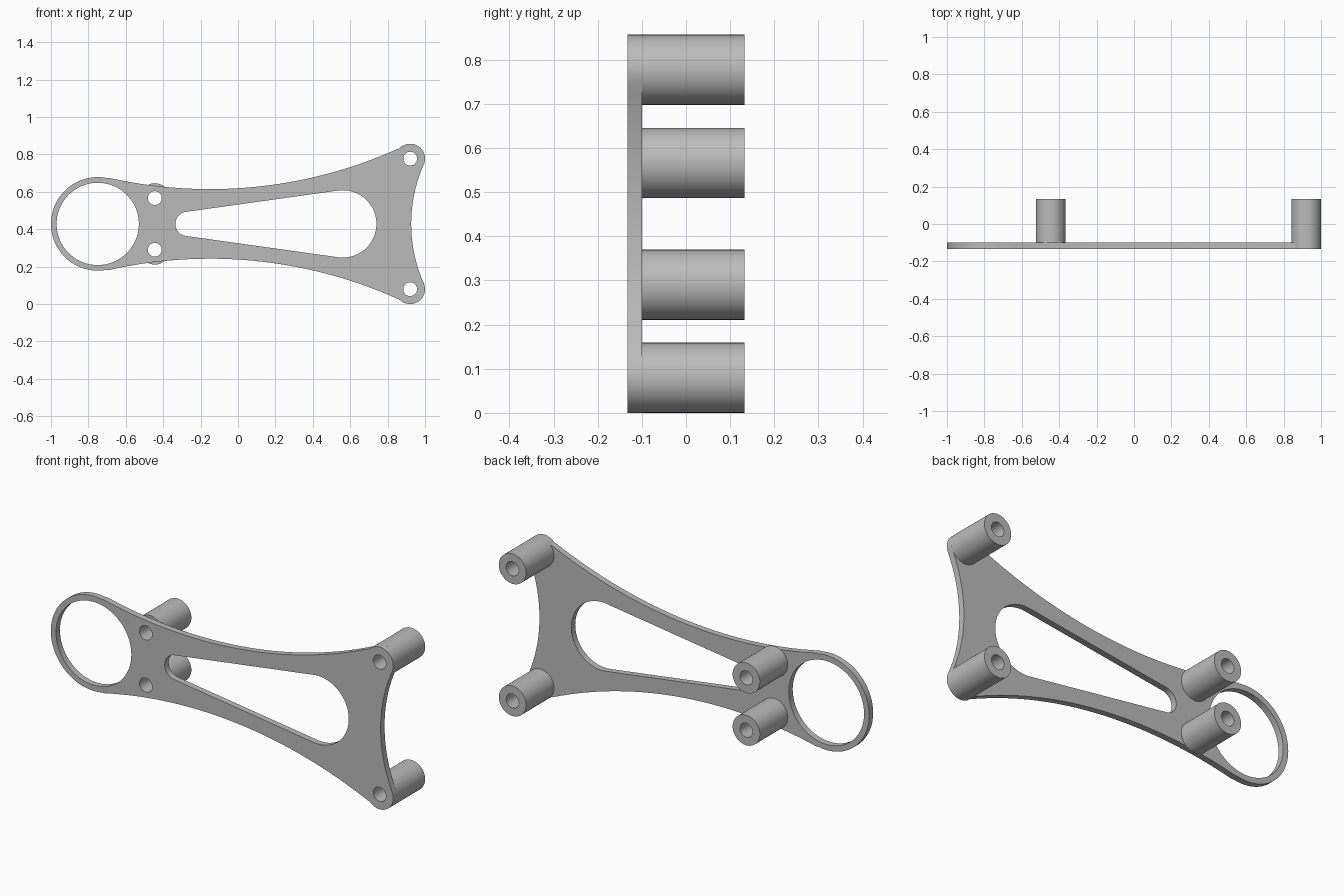
import bpy
from math import sin, cos, pi, radians

if "Cube" in bpy.data.objects:
    bpy.data.objects.remove(bpy.data.objects["Cube"], do_unlink=True)

MID = 0.4285                       # height of the symmetry line
FRONT, PLATE_BACK, BACK = -0.133, -0.1, 0.133
BOSS_R, HOLE_R = 0.0795, 0.037
REAR_BOSS = (-0.445, 0.138)        # x, offset from the symmetry line
CORNER_BOSS = (0.9205, 0.349)

grey = bpy.data.materials.new("plain grey")
grey.use_nodes = True
grey.diffuse_color = (0.5, 0.5, 0.5, 1)
grey.node_tree.nodes["Principled BSDF"].inputs["Base Color"].default_value = (0.5, 0.5, 0.5, 1)


def arc(cx, cz, r, a0, a1, n):
    """Points on a circle from angle a0 to a1 in degrees."""
    angles = [radians(a0 + (a1 - a0) * i / n) for i in range(n + 1)]
    return [(cx + r * cos(a), cz + r * sin(a)) for a in angles]


def circle(cx, cz, r, n=64):
    return arc(cx, cz, r, 0, 360, n)[:-1]


def mirrored(half):
    """Close an upper half outline with its reflection."""
    return half + [(x, -z) for x, z in reversed(half) if abs(z) > 1e-5]


def extrude(name, loops, y0, y1):
    """Fill the first loop, with the others as holes, between two depths."""
    curve = bpy.data.curves.new(name, 'CURVE')
    curve.dimensions = '2D'
    curve.fill_mode = 'BOTH'
    curve.extrude = (y1 - y0) / 2
    for loop in loops:
        spline = curve.splines.new('POLY')
        spline.points.add(len(loop) - 1)
        for p, (x, z) in zip(spline.points, loop):
            p.co = (x, z, 0, 1)
        spline.use_cyclic_u = True
    obj = bpy.data.objects.new(name, curve)
    bpy.context.collection.objects.link(obj)
    obj.rotation_euler.x = pi / 2
    obj.location = (0, (y0 + y1) / 2, MID)
    bpy.ops.object.select_all(action='DESELECT')
    obj.select_set(True)
    bpy.context.view_layer.objects.active = obj
    bpy.ops.object.convert(target='MESH')
    bpy.ops.object.transform_apply(location=True, rotation=True, scale=True)
    obj = bpy.context.object
    obj.data.materials.clear()
    obj.data.materials.append(grey)
    bpy.ops.object.shade_smooth_by_angle(angle=radians(35))
    return obj


# Plate outline: ring end, long concave side, rounded corner, concave end
ring = arc(-0.75, 0, 0.25, 180, 80, 32)
sweep = 2.45
side = []
for i in range(33):
    x = -0.69 + (0.85 + 0.69) * i / 32
    side.append((x, 0.186 + sweep - (sweep ** 2 - (x + 0.15) ** 2) ** 0.5))
corner = arc(*CORNER_BOSS, BOSS_R, 138, -18, 20)
ex, ez = corner[-1]
sag = ex - 0.926
end_r = (ez ** 2 + sag ** 2) / (2 * sag)
end = []
for i in range(1, 13):
    z = ez * (1 - i / 12)
    end.append((0.926 + end_r - (end_r ** 2 - z ** 2) ** 0.5, z))
outline = mirrored(ring + side + corner + end)

# Tapered slot: a small and a large round end joined by tangent lines
slot = mirrored(arc(-0.27, 0, 0.065, 180, 98, 14) + arc(0.56, 0, 0.18, 98, 0, 24))
boss_spots = [(x, s * z) for x, z in (REAR_BOSS, CORNER_BOSS) for s in (1, -1)]
holes = [circle(x, z, HOLE_R, 32) for x, z in boss_spots]
extrude("plate", [outline, circle(-0.75, 0, 0.22), slot] + holes, FRONT, PLATE_BACK)

# Hollow standoffs behind the plate
names = ["rear_upper_standoff", "rear_lower_standoff",
         "corner_upper_standoff", "corner_lower_standoff"]
for name, (x, z) in zip(names, boss_spots):
    extrude(name, [circle(x, z, BOSS_R, 48), circle(x, z, HOLE_R, 32)], PLATE_BACK, BACK)
